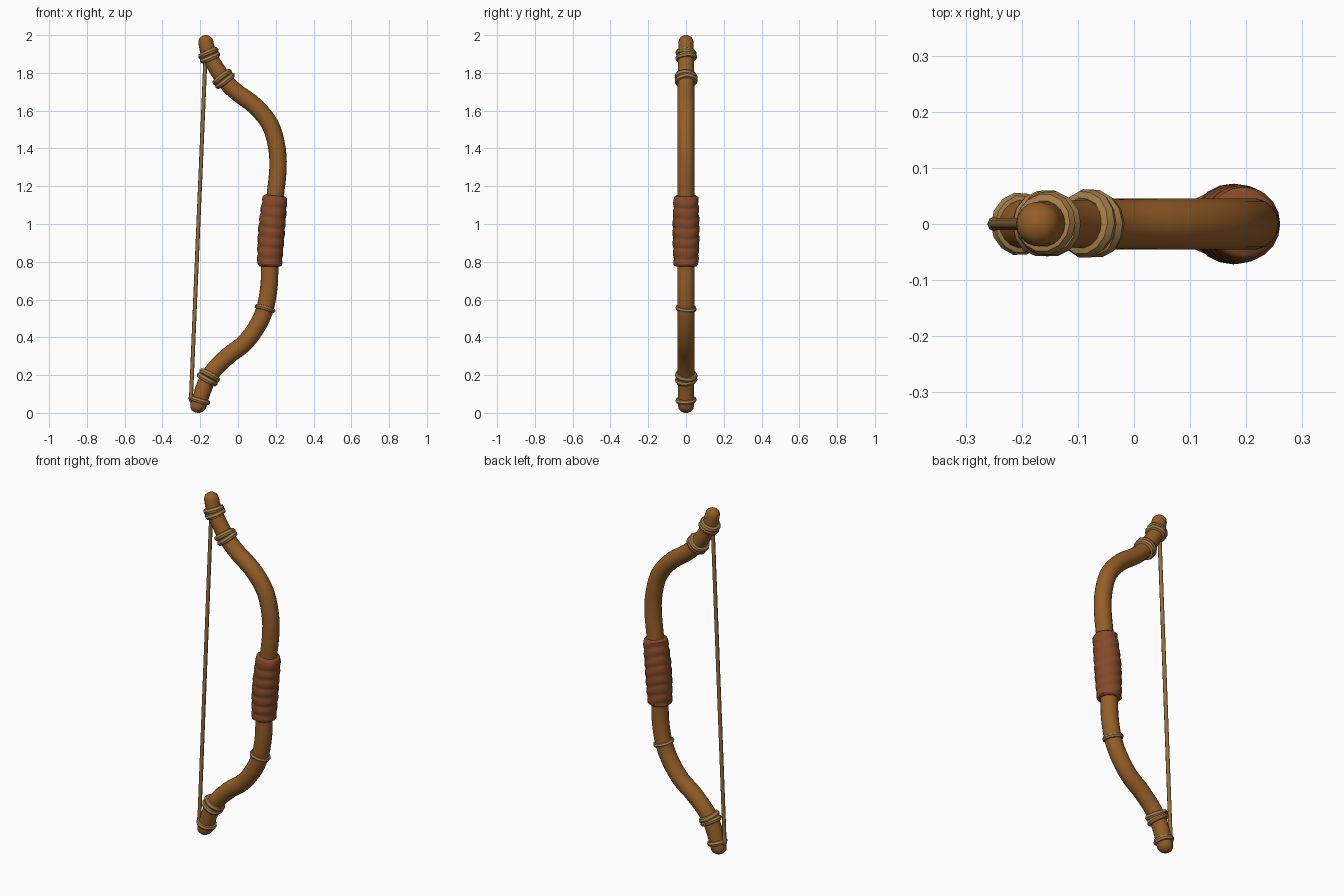
import bpy, bmesh, math, random
from mathutils import Vector

if "Cube" in bpy.data.objects:
    bpy.data.objects.remove(bpy.data.objects["Cube"])

random.seed(4)


def material(name, rgb):
    m = bpy.data.materials.new(name)
    m.diffuse_color = (*rgb, 1)
    m.use_nodes = True
    m.node_tree.nodes["Principled BSDF"].inputs["Base Color"].default_value = m.diffuse_color
    return m


WOOD = material("warm_wood", (0.30, 0.112, 0.020))
LEATHER = material("red_brown_leather", (0.235, 0.068, 0.023))
CORD = material("tan_cord", (0.37, 0.205, 0.068))
STRING = material("string_tan", (0.31, 0.155, 0.045))

# Centre line of the stave as (x, z), bottom to top
KNOTS = [(-0.215, 0.004), (-0.207, 0.05), (-0.155, 0.19), (-0.06, 0.295),
         (0.035, 0.37), (0.105, 0.465), (0.145, 0.56), (0.165, 0.68),
         (0.168, 0.80), (0.178, 0.97), (0.196, 1.14), (0.212, 1.30),
         (0.203, 1.42), (0.168, 1.53), (0.09, 1.625), (-0.01, 1.70),
         (-0.078, 1.77), (-0.146, 1.88), (-0.168, 1.95), (-0.176, 2.0)]


def smooth_path(knots, steps):
    """Catmull-Rom curve through the knots."""
    p = [Vector((x, 0, z)) for x, z in knots]
    p = [2 * p[0] - p[1]] + p + [2 * p[-1] - p[-2]]
    out = []
    for i in range(1, len(p) - 2):
        a, b, c, d = p[i - 1:i + 3]
        for s in range(steps):
            t = s / steps
            out.append(0.5 * (2 * b + (c - a) * t + (2 * a - 5 * b + 4 * c - d) * t * t
                              + (3 * b - a - 3 * c + d) * t ** 3))
    return out + [p[-2]]


PATH = smooth_path(KNOTS, 12)


def at_height(z):
    """Point and tangent of the stave at a height."""
    for a, b in zip(PATH, PATH[1:]):
        if b.z >= z:
            return a.lerp(b, (z - a.z) / (b.z - a.z)), (b - a).normalized()
    return PATH[-1], (PATH[-1] - PATH[-2]).normalized()


def sweep(name, points, sides, radius, mat, angle=50):
    """Closed tube; radius(i, angle) gives the radius on ring i."""
    bm = bmesh.new()
    rings = []
    n = len(points)
    for i, p in enumerate(points):
        t = (points[min(i + 1, n - 1)] - points[max(i - 1, 0)]).normalized()
        side = Vector((t.z, 0, -t.x))
        ring = []
        for k in range(sides):
            a = 2 * math.pi * k / sides
            r = radius(i, a)
            ring.append(bm.verts.new(p + side * r * math.cos(a) + Vector((0, r * math.sin(a), 0))))
        rings.append(ring)
    for lo, hi in zip(rings, rings[1:]):
        for k in range(sides):
            j = (k + 1) % sides
            bm.faces.new((lo[k], lo[j], hi[j], hi[k]))
    bm.faces.new(rings[0])
    bm.faces.new(rings[-1])
    return finish(bm, name, mat, angle)


def finish(bm, name, mat, angle):
    bmesh.ops.recalc_face_normals(bm, faces=bm.faces)
    me = bpy.data.meshes.new(name)
    bm.to_mesh(me)
    bm.free()
    me.materials.append(mat)
    ob = bpy.data.objects.new(name, me)
    bpy.context.collection.objects.link(ob)
    bpy.ops.object.select_all(action='DESELECT')
    ob.select_set(True)
    bpy.context.view_layer.objects.active = ob
    bpy.ops.object.shade_smooth_by_angle(angle=math.radians(angle))
    return ob


# Stave with rounded tips; finer rings near each end
caps = [0.0, 0.0015, 0.006, 0.013, 0.022, 0.034]
heights = ([z for z in caps] + [p.z for p in PATH[::3] if 0.05 < p.z < 1.95]
           + [2.0 - z for z in reversed(caps)])
stave_pts = [at_height(max(z, PATH[0].z + 1e-4) if z < 0.004 else z)[0] for z in heights]
stave_pts[0] = Vector((-0.2155, 0, 0.0))
stave_pts[1] = Vector((-0.215, 0, 0.0015))


def stave_radius(i, a):
    z = heights[i]
    full = 0.046 - 0.007 * max(0, (z - 1.65) / 0.35) - 0.004 * max(0, (0.3 - z) / 0.3)
    end = min(z, 2.0 - z)
    if end < 0.036:
        full *= max(0.06, math.sqrt(max(0, 1 - (1 - end / 0.036) ** 2)))
    return full


sweep("bow_stave", stave_pts, 18, stave_radius, WOOD)

# Leather grip with overlapping spiral wraps
N = 46
grip_pts = [at_height(0.775 + 0.375 * i / N)[0] for i in range(N + 1)]


def grip_radius(i, a):
    t = i / N
    if i in (0, N):
        return 0.054
    wrap = (t * 7 + 0.5 * math.cos(a + 0.8) * 0.6 + 0.15 * math.sin(2 * a)) % 1
    return 0.060 + 0.006 * math.sin(math.pi * t) + 0.006 * math.sin(math.pi * wrap) ** 0.6


sweep("leather_grip", grip_pts, 20, grip_radius, LEATHER)


# Cord bindings around the stave
def binding(name, z, major, minor, tilt=0.0, shift=0.0):
    p, t = at_height(z)
    t = (t + Vector((0, tilt, 0))).normalized()
    u = Vector((t.z, 0, -t.x)).normalized()
    v = t.cross(u)
    bm = bmesh.new()
    loops = []
    for k in range(14):
        a = 2 * math.pi * k / 14
        d = u * math.cos(a) + v * math.sin(a)
        m = major * random.uniform(0.98, 1.03)
        loops.append([bm.verts.new(p + t * shift + d * (m + minor * math.cos(b)) + t * minor * 1.1 * math.sin(b))
                      for b in (2 * math.pi * j / 7 for j in range(7))])
    for k in range(14):
        for j in range(7):
            q, w = loops[(k + 1) % 14], (j + 1) % 7
            bm.faces.new((loops[k][j], q[j], q[w], loops[k][w]))
    finish(bm, name, CORD, 45)


for label, z, major in (("upper_tip", 1.893, 0.043), ("upper_limb", 1.768, 0.047),
                        ("lower_limb", 0.188, 0.046)):
    binding(label + "_binding_a", z, major, 0.0145, 0.10, 0.012)
    binding(label + "_binding_b", z, major, 0.0145, -0.08, -0.012)
binding("lower_grip_binding", 0.553, 0.045, 0.012, 0.06)
binding("lower_tip_binding", 0.066, 0.043, 0.013, -0.05)

# Bowstring from tip to tip, with a small knot at the lower end
top, low = Vector((-0.172, 0, 1.89)), Vector((-0.249, 0, 0.075))
sweep("bowstring", [low.lerp(top, i / 12) for i in range(13)], 8, lambda i, a: 0.0105, STRING)
knot = [Vector((-0.248, 0, 0.055 + 0.012 * i)) for i in range(5)]
sweep("string_knot", knot, 8, lambda i, a: (0.006, 0.012, 0.0135, 0.012, 0.008)[i], STRING)
